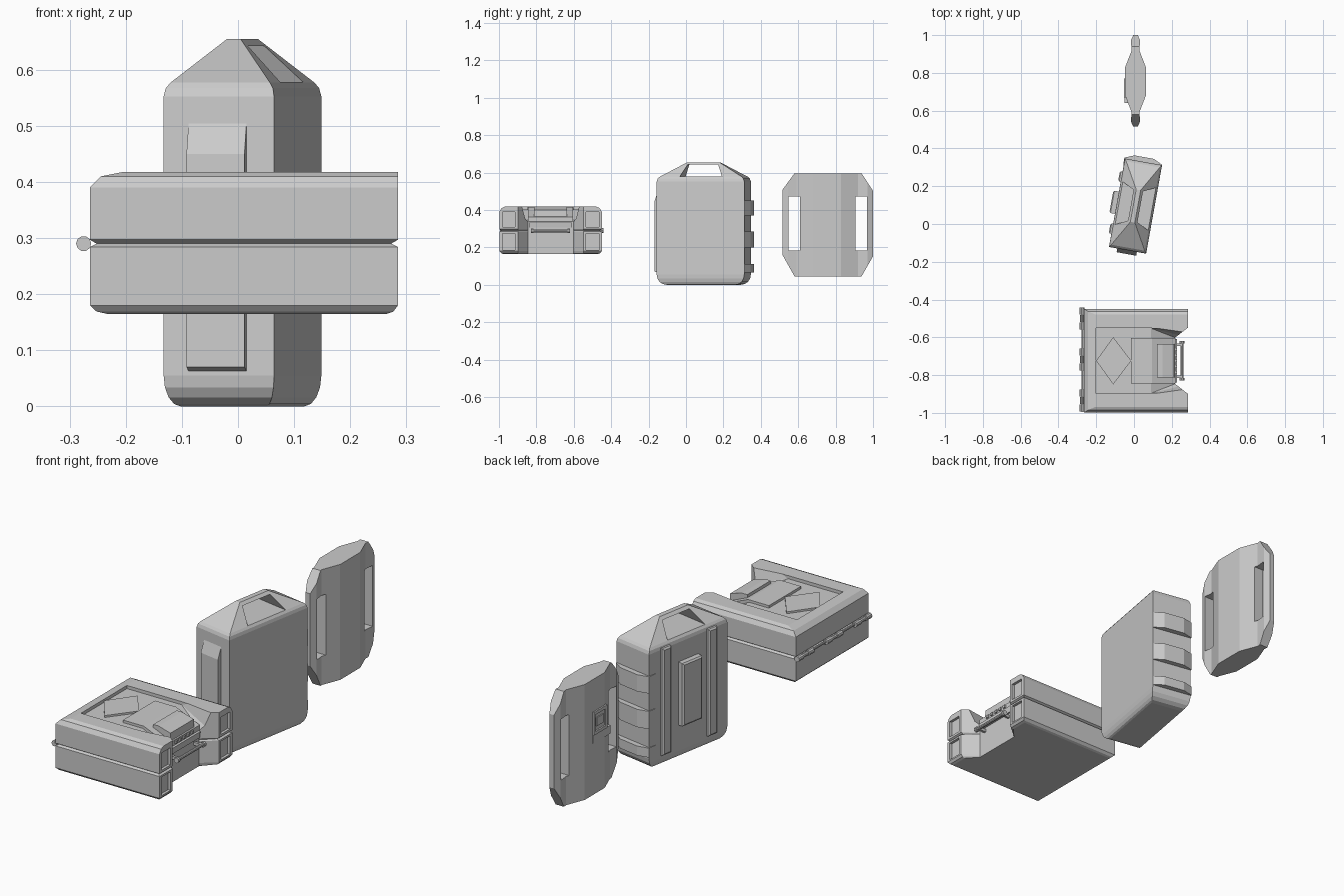
import bpy, bmesh, math
from mathutils import Vector

if "Cube" in bpy.data.objects:
    bpy.data.objects.remove(bpy.data.objects["Cube"])


def finish(name, bm):
    bmesh.ops.recalc_face_normals(bm, faces=bm.faces)
    me = bpy.data.meshes.new(name)
    bm.to_mesh(me)
    bm.free()
    ob = bpy.data.objects.new(name, me)
    bpy.context.collection.objects.link(ob)
    return ob


def loft(name, rings):
    """Skin a list of closed rings and cap both ends."""
    bm = bmesh.new()
    vs = [[bm.verts.new(p) for p in r] for r in rings]
    n = len(vs[0])
    for a, b in zip(vs, vs[1:]):
        for i in range(n):
            j = (i + 1) % n
            bm.faces.new((a[i], a[j], b[j], b[i]))
    bm.faces.new(vs[0])
    bm.faces.new(vs[-1])
    return finish(name, bm)


def prism(name, pts, axis, a, b):
    """Extrude a 2D outline along an axis from a to b."""
    put = {'x': lambda p, t: (t, p[0], p[1]),
           'y': lambda p, t: (p[0], t, p[1]),
           'z': lambda p, t: (p[0], p[1], t)}[axis]
    return loft(name, [[put(p, t) for p in pts] for t in (a, b)])


def box(name, x0, x1, y0, y1, z0, z1):
    return prism(name, [(x0, y0), (x1, y0), (x1, y1), (x0, y1)], 'z', z0, z1)


def hull(name, pts):
    bm = bmesh.new()
    for p in pts:
        bm.verts.new(p)
    bmesh.ops.convex_hull(bm, input=bm.verts)
    return finish(name, bm)


def rod(name, x, z, r, y0, y1, n=10):
    pts = [(x + r * math.cos(2 * math.pi * i / n), z + r * math.sin(2 * math.pi * i / n))
           for i in range(n)]
    return prism(name, pts, 'y', y0, y1)


def boolean(ob, cutter, op='DIFFERENCE'):
    m = ob.modifiers.new('cut', 'BOOLEAN')
    m.object, m.operation, m.solver = cutter, op, 'EXACT'
    bpy.context.view_layer.objects.active = ob
    bpy.ops.object.modifier_apply(modifier=m.name)
    bpy.data.objects.remove(cutter)


# ---------- Flat case with hinged halves and a notched handle side ----------
CY = -0.724


def case_ring(z, dx, dy, dr=0):
    half = [(0.285 - dr, 0.175), (0.217, 0.122)]
    h = 0.274 - dy
    pts = [(-0.264 + dx, -h), (0.285 - dr, -h)] + [(x, -y) for x, y in half] \
        + [(x, y) for x, y in half[::-1]] + [(0.285 - dr, h), (-0.264 + dx, h)]
    return [(x, CY + y, z) for x, y in pts]


lower = loft('case_lower_half', [case_ring(*r) for r in (
    (0.165, 0.03, 0.02, 0.02), (0.169, 0.012, 0.01, 0.008), (0.18, 0, 0), (0.284, 0, 0), (0.29, 0.012, 0.012, 0.012))])
upper = loft('case_upper_half', [case_ring(*r) for r in (
    (0.29, 0.012, 0.012, 0.012), (0.297, 0, 0), (0.39, 0, 0), (0.41, 0.02, 0.012), (0.418, 0.06, 0.03))])

# recessed lid, and slope running down into the handle notch
boolean(upper, box('cut', -0.2, 0.095, CY - 0.173, CY + 0.173, 0.403, 0.5))
boolean(upper, hull('cut', [(x, CY + s * y, z) for s in (-1, 1) for x, y, z in (
    (0.09, 0.172, 0.403), (0.22, 0.121, 0.335), (0.3, 0.121, 0.335), (0.09, 0.172, 0.5), (0.3, 0.172, 0.5))]))
# framed pockets in the end faces
for s in (-1, 1):
    a, b = sorted((CY + s * 0.19, CY + s * 0.258))
    boolean(lower, box('cut', 0.272, 0.3, a, b, 0.187, 0.275))
    boolean(upper, box('cut', 0.272, 0.3, a, b, 0.308, 0.39))

# lid diamond, sloping panel and latch
prism('lid_diamond', [(-0.2, CY), (-0.11, CY - 0.125), (-0.015, CY), (-0.11, CY + 0.125)], 'z', 0.398, 0.412)
prism('lid_panel', [(-0.015, 0.395), (-0.015, 0.415), (0.095, 0.415), (0.22, 0.362), (0.22, 0.33), (0.1, 0.38)],
      'y', CY - 0.121, CY + 0.121)
latch = prism('latch', [(0.12, 0.39), (0.122, 0.418), (0.15, 0.418), (0.212, 0.4), (0.215, 0.355)],
              'y', CY - 0.088, CY + 0.088)
prism('notch_ledge', [(0.2, 0.305), (0.225, 0.305), (0.228, 0.335), (0.2, 0.345)], 'y', CY - 0.115, CY + 0.115)
for i in range(5):
    y = CY - 0.06 + i * 0.03
    box(f'latch_stud_{i}', 0.21, 0.227, y - 0.007, y + 0.007, 0.345, 0.358)

# carry handle
rod('case_handle_bar', 0.255, 0.288, 0.008, CY - 0.104, CY + 0.104)
for s in (-1, 1):
    y = CY + s * 0.085
    box('handle_arm', 0.21, 0.258, y - 0.006, y + 0.006, 0.281, 0.295)
    y = CY + s * 0.098
    rod('handle_end', 0.255, 0.288, 0.013, y - 0.007, y + 0.007)

# hinge pin and knuckles
rod('hinge_pin', -0.273, 0.29, 0.006, CY - 0.27, CY + 0.27)
for c in (-0.5, -0.717, -0.934):
    for k in (-1, 0, 1):
        rod('hinge_knuckle', -0.275, 0.29, 0.010 if k == 0 else 0.0135, c + k * 0.04 - 0.018, c + k * 0.04 + 0.018)

# ---------- Tall canister pack, turned ten degrees ----------
pack = []
U, V = 0.1, 0.238


def rect(u, v, z):
    return [(-u, -v, z), (u, -v, z), (u, v, z), (-u, v, z)]


rings = []
for i in range(5):
    t = math.radians(22.5 * i)
    rings.append(rect(U - 0.022 * (1 - math.sin(t)), V - 0.05 * (1 - math.sin(t)), 0.055 * (1 - math.cos(t))))
rings += [rect(U, V, 0.552), rect(U - 0.003, V - 0.005, 0.567), rect(U - 0.01, V - 0.014, 0.577),
          rect(0.012, 0.087, 0.655)]
body = loft('pack_body', rings)
# opening under the top grip
boolean(body, prism('cut', [(-0.115, 0.578), (0.115, 0.578), (0.083, 0.642), (-0.083, 0.642)], 'x', -0.2, 0.2))
pack.append(body)

# front pad with sloping top
pack.append(prism('pack_front_pad', [(-V + 0.01, 0.06), (-V - 0.02, 0.07), (-V - 0.02, 0.45), (-V + 0.002, 0.51),
                                     (-V + 0.02, 0.51)], 'x', -0.055, 0.05))


def side_pad(name, v0, v1, z0, z1, out):
    e = 0.008
    return loft(name, [[(u, a, b) for a, b in ((v0 + d, z0 + d), (v1 - d, z0 + d), (v1 - d, z1 - d), (v0 + d, z1 - d))]
                       for u, d in ((-U + 0.01, 0), (-U - out + 0.006, 0), (-U - out, e))])


# side centre pad and two upright strips
pack.append(side_pad('pack_side_pad', -0.06, 0.06, 0.16, 0.46, 0.03))
for s in (-1, 1):
    pack.append(side_pad('pack_side_strip', s * 0.14 - 0.027, s * 0.14 + 0.027, 0.05, 0.56, 0.014))

# back ribs with chamfered plan
for z0, z1 in ((0.065, 0.11), (0.2, 0.285), (0.37, 0.45)):
    pack.append(prism('pack_back_rib', [(-0.102, 0.2), (-0.104, 0.242), (-0.052, 0.263), (0.052, 0.263), (0.1, 0.24),
                                        (0.1, 0.2)], 'z', z0, z1))
for ob in pack:
    ob.location = (0.008, 0.095, 0)
    ob.rotation_euler = (0, 0, math.radians(-10.2))

# ---------- Flat plate with two side grips ----------
side = [(1.0, 0.012), (0.97, 0.025), (0.92, 0.02), (0.83, 0.055), (0.68, 0.055), (0.59, 0.02), (0.545, 0.025),
        (0.515, 0.012)]
plan = [(0.008 + x, y) for y, x in side] + [(0.008 - x, y) for y, x in side[::-1]]
plate = prism('plate', plan, 'z', 0.045, 0.595)
boolean(plate, prism('clip', [(0.51, 0.5), (0.583, 0.6), (0.936, 0.6), (1.01, 0.487), (1.01, 0.17), (0.936, 0.04),
                              (0.583, 0.04), (0.51, 0.17)], 'x', -0.2, 0.2), 'INTERSECT')
for y0, y1 in ((0.547, 0.61), (0.905, 0.967)):
    boolean(plate, box('cut', -0.2, 0.2, y0, y1, 0.182, 0.472))

# small control box and lower tab on the plate's left face
control = box('plate_control_box', -0.054, -0.02, 0.67, 0.77, 0.33, 0.44)
boolean(control, box('cut', -0.08, -0.046, 0.682, 0.758, 0.345, 0.425))
box('plate_control_key', -0.052, -0.04, 0.695, 0.745, 0.365, 0.405)
box('plate_tab', -0.05, -0.02, 0.64, 0.77, 0.29, 0.33)
